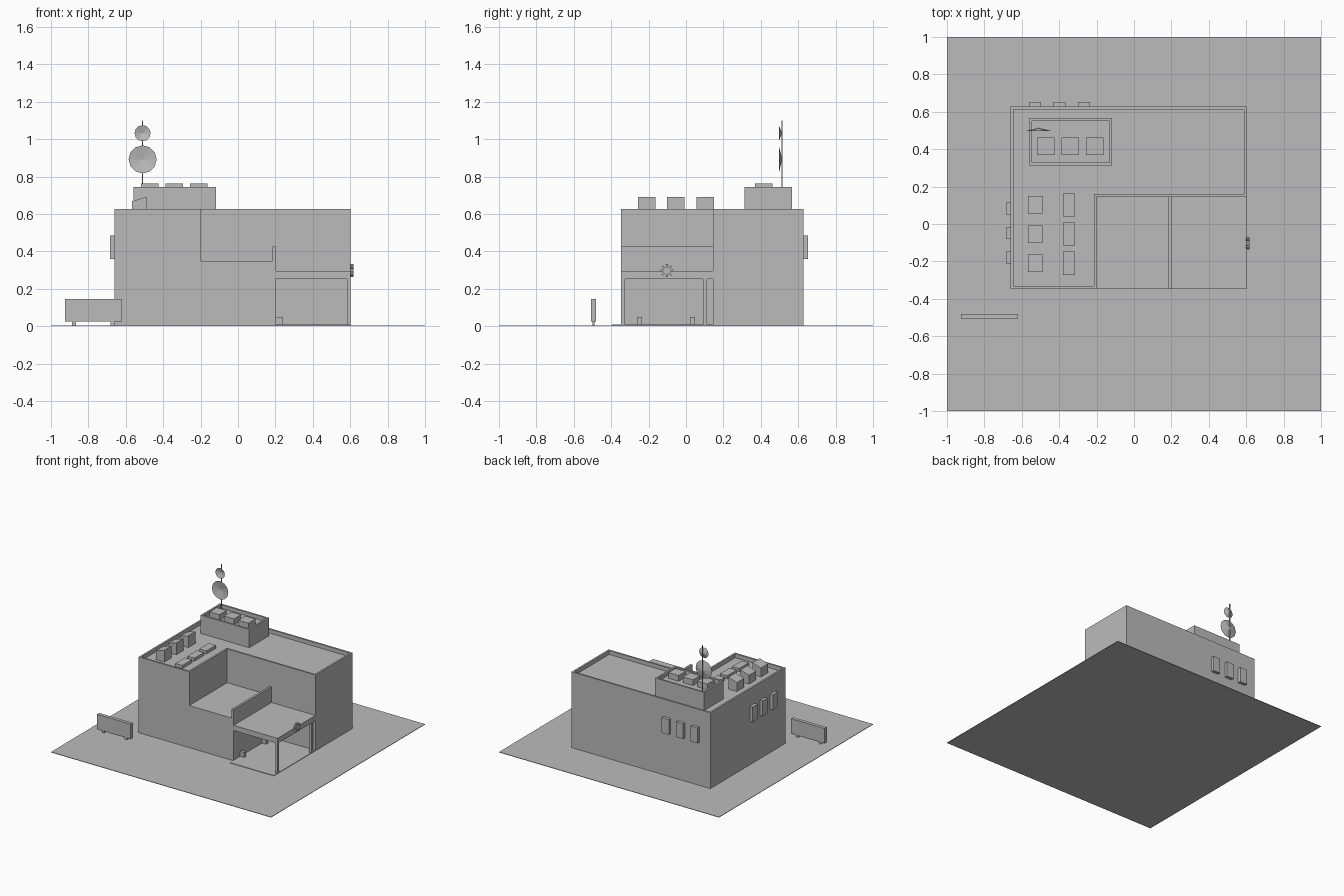
import bpy
import bmesh
from math import cos, sin, pi
from mathutils import Matrix, Vector

cube = bpy.data.objects.get("Cube")
if cube:
    bpy.data.objects.remove(cube, do_unlink=True)

grey = bpy.data.materials.new("plain grey")
grey.use_nodes = True
COLOUR = (0.5, 0.5, 0.5, 1)
grey.diffuse_color = COLOUR
grey.node_tree.nodes["Principled BSDF"].inputs["Base Color"].default_value = COLOUR


def finish(bm, name):
    bmesh.ops.recalc_face_normals(bm, faces=bm.faces)
    mesh = bpy.data.meshes.new(name)
    bm.to_mesh(mesh)
    bm.free()
    mesh.materials.append(grey)
    obj = bpy.data.objects.new(name, mesh)
    bpy.context.collection.objects.link(obj)
    return obj


def extrude_profile(bm, points, offset):
    """Solid from a closed outline; returns the far cap."""
    face = bm.faces.new([bm.verts.new(p) for p in points])
    new = bmesh.ops.extrude_face_region(bm, geom=[face], use_keep_orig=True)["geom"]
    verts = [v for v in new if isinstance(v, bmesh.types.BMVert)]
    bmesh.ops.translate(bm, verts=verts, vec=offset)
    return next(f for f in new if isinstance(f, bmesh.types.BMFace))


def box(name, x, y, z):
    bm = bmesh.new()
    size = [b - a for a, b in (x, y, z)]
    mid = [(a + b) / 2 for a, b in (x, y, z)]
    bmesh.ops.create_cube(bm, size=1, matrix=Matrix.Translation(mid) @ Matrix.Diagonal((*size, 1)))
    return finish(bm, name)


def parapet_block(name, outline, bottom, top, depth, rim=0.015):
    """Block whose flat roof is sunk behind a thin parapet."""
    bm = bmesh.new()
    cap = extrude_profile(bm, [(x, y, bottom) for x, y in outline], (0, 0, top - bottom))
    bmesh.ops.recalc_face_normals(bm, faces=bm.faces)
    bmesh.ops.inset_region(bm, faces=[cap], thickness=rim, use_even_offset=True)
    new = bmesh.ops.extrude_face_region(bm, geom=[cap])["geom"]
    verts = [v for v in new if isinstance(v, bmesh.types.BMVert)]
    bmesh.ops.translate(bm, verts=verts, vec=(0, 0, -depth))
    if cap.is_valid:
        bmesh.ops.delete(bm, geom=[cap], context="FACES")
    return finish(bm, name)


# Main dimensions
LEFT, RIGHT, FRONT, BACK = -0.66, 0.602, -0.347, 0.627
NOTCH_X, NOTCH_Y, DIVIDE = -0.2, 0.145, 0.203
BASE, ROOF, TOP = 0.002, 0.595, 0.627

# Ground and building masses
box("ground", (-1, 1), (-1, 1), (0, 0.004))
parapet_block("main_building",
              [(LEFT, FRONT), (NOTCH_X, FRONT), (NOTCH_X, NOTCH_Y),
               (RIGHT, NOTCH_Y), (RIGHT, BACK), (LEFT, BACK)], BASE, TOP, TOP - ROOF)
box("terrace_block", (NOTCH_X, DIVIDE), (FRONT, NOTCH_Y), (BASE, 0.35))
box("terrace_divider", (0.185, DIVIDE), (FRONT, NOTCH_Y), (0.34, 0.425))
parapet_block("roof_house", [(-0.56, 0.313), (-0.117, 0.313), (-0.117, 0.567), (-0.56, 0.567)],
              ROOF - 0.01, 0.745, 0.03)

# Open carport
box("carport_roof", (DIVIDE, RIGHT), (FRONT, NOTCH_Y), (0.252, 0.295))
box("carport_floor", (DIVIDE, RIGHT), (-0.395, NOTCH_Y), (BASE, 0.008))
for name, y in (("front_post", FRONT), ("rear_post", 0.092)):
    box(name, (0.582, RIGHT), (y, y + 0.02), (BASE, 0.255))
for i, y in enumerate((-0.262, 0.022)):
    box(f"carport_stop_{i}", (DIVIDE, 0.24), (y, y + 0.026), (BASE, 0.05))

# Cog emblem on the carport edge
bm = bmesh.new()
cog = []
for i in range(8):
    for step, radius in ((-0.28, 0.021), (-0.2, 0.035), (0.2, 0.035), (0.28, 0.021)):
        a = (i + step) * pi / 4
        cog.append((RIGHT - 0.002, -0.103 + radius * cos(a), 0.297 + radius * sin(a)))
extrude_profile(bm, cog, (0.018, 0, 0))
finish(bm, "cog")

# Roof equipment in rows of three
for i in range(3):
    y = 0.102 - i * 0.156
    box(f"roof_hatch_{i}", (-0.38, -0.315), (y - 0.062, y + 0.062), (ROOF - 0.01, 0.62))
    bm = bmesh.new()
    side = [(-0.567, ROOF - 0.01), (-0.49, ROOF - 0.01), (-0.49, 0.692), (-0.567, 0.668)]
    extrude_profile(bm, [(x, y - 0.047, z) for x, z in side], (0, 0.094, 0))
    finish(bm, f"sloped_vent_{i}")
    x = -0.472 + i * 0.131
    box(f"roof_house_vent_{i}", (x - 0.046, x + 0.046), (0.37, 0.462), (0.705, 0.762))

# Wall boxes on the right and back walls
for i in range(3):
    y = 0.082 - i * 0.131
    box(f"side_wall_box_{i}", (LEFT - 0.025, LEFT + 0.01), (y - 0.032, y + 0.032), (0.36, 0.485))
    x = -0.53 + i * 0.131
    box(f"back_wall_box_{i}", (x - 0.032, x + 0.032), (BACK - 0.01, BACK + 0.025), (0.36, 0.485))

# Free-standing board
box("board", (-0.925, -0.62), (-0.508, -0.48), (0.024, 0.146))
for i, x in enumerate((-0.877, -0.67)):
    box(f"board_leg_{i}", (x - 0.011, x + 0.011), (-0.5, -0.488), (BASE, 0.03))

# Antenna mast with two shallow dishes opening to the front
MAST = Vector((-0.51, 0.514, 0))
box("mast", (MAST.x - 0.003, MAST.x + 0.003), (MAST.y - 0.003, MAST.y + 0.003), (0.71, 1.1))
for name, z, radius in (("large_dish", 0.892, 0.075), ("small_dish", 1.032, 0.043)):
    bm = bmesh.new()
    tip = bm.verts.new((MAST.x, MAST.y, z))
    hub = bm.verts.new((MAST.x, MAST.y - 0.005, z))
    ring = [bm.verts.new((MAST.x + radius * cos(i * pi / 6), MAST.y - 0.018, z + radius * sin(i * pi / 6)))
            for i in range(12)]
    for a, b in zip(ring, ring[1:] + ring[:1]):
        bm.faces.new((tip, a, b))
        bm.faces.new((hub, b, a))
    finish(bm, name)
